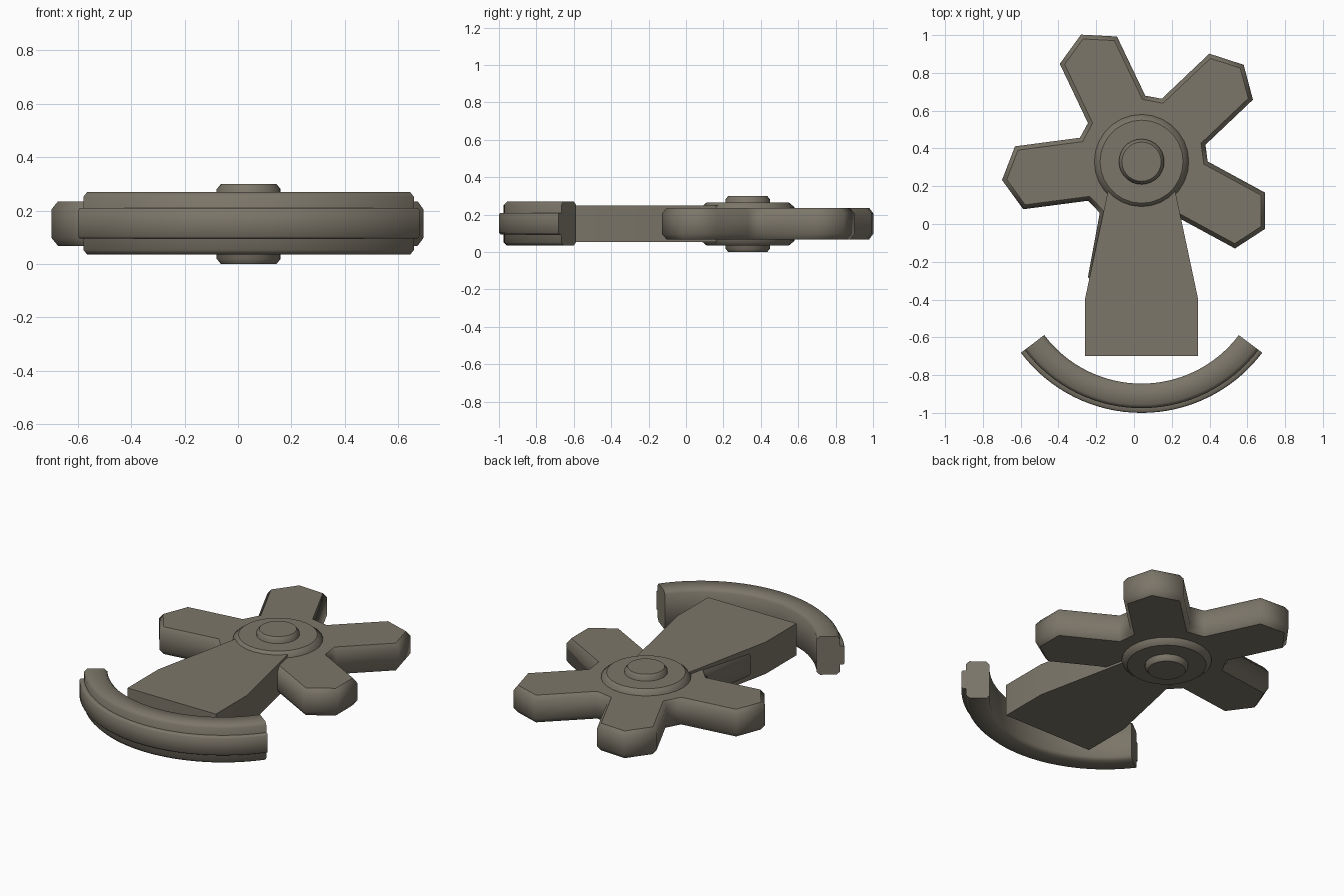
import bpy
import bmesh
from math import sin, cos, radians

if "Cube" in bpy.data.objects:
    bpy.data.objects.remove(bpy.data.objects["Cube"], do_unlink=True)

HUB = (0.04, 0.33)
GUARD = (0.04, -0.20)

bronze = bpy.data.materials.new("dull bronze")
bronze.use_nodes = True
colour = (0.20, 0.18, 0.14, 1)
bronze.diffuse_color = colour
bronze.node_tree.nodes["Principled BSDF"].inputs["Base Color"].default_value = colour


def polar(centre, radius, degrees):
    a = radians(degrees)
    return centre[0] + radius * cos(a), centre[1] + radius * sin(a)


def finish(name, bm, limit, caps=()):
    """Smooth sides, crisp edges round the caps, one material."""
    bmesh.ops.recalc_face_normals(bm, faces=bm.faces[:])
    for f in bm.faces:
        f.smooth = True
    for e in bm.edges:
        e.smooth = e.calc_face_angle(0) < radians(limit)
    for cap in caps:
        for e in cap.edges:
            e.smooth = False
    mesh = bpy.data.meshes.new(name)
    bm.to_mesh(mesh)
    bm.free()
    mesh.materials.append(bronze)
    obj = bpy.data.objects.new(name, mesh)
    bpy.context.collection.objects.link(obj)


def prism(name, outline, z0, z1, inset=0, drop=0, limit=62):
    """Upright prism with optional chamfers round the top and bottom."""
    bm = bmesh.new()
    low = [bm.verts.new((x, y, z0 + drop)) for x, y in outline]
    high = [bm.verts.new((x, y, z1 - drop)) for x, y in outline]
    n = len(outline)
    for i in range(n):
        j = (i + 1) % n
        bm.faces.new((low[i], low[j], high[j], high[i]))
    bottom, top = bm.faces.new(low[::-1]), bm.faces.new(high)
    bm.normal_update()
    if inset:
        for cap, z in ((bottom, z0), (top, z1)):
            bmesh.ops.inset_region(bm, faces=[cap], thickness=inset,
                                   use_even_offset=True, use_boundary=True)
            for v in cap.verts:
                v.co.z = z
    finish(name, bm, limit, (bottom, top))


def arc_sweep(name, profile, start, end, steps=32):
    """Sweep a (radius, height) profile along the guard arc."""
    bm = bmesh.new()
    rings = []
    for s in range(steps + 1):
        a = start + (end - start) * s / steps
        rings.append([bm.verts.new((*polar(GUARD, r, a), z)) for r, z in profile])
    n = len(profile)
    for a, b in zip(rings, rings[1:]):
        for i in range(n):
            j = (i + 1) % n
            bm.faces.new((a[i], a[j], b[j], b[i]))
    caps = bm.faces.new(rings[0][::-1]), bm.faces.new(rings[-1])
    finish(name, bm, 62, caps)


def chamfered(r0, r1, z0, z1, c):
    return [(r0 + c, z0), (r1 - c, z0), (r1, z0 + c), (r1, z1 - c),
            (r1 - c, z1), (r0 + c, z1), (r0, z1 - c), (r0, z0 + c)]


def circle(radius, sides=28):
    return [polar(HUB, radius, 360 * i / sides) for i in range(sides)]


# Five-armed wheel: valley, corner, point, corner, valley for each arm
arm = [(0.35, -28.7), (0.675, -14.4), (0.745, 0), (0.675, 14.4), (0.35, 28.7)]
star = [polar(HUB, r, 43.5 + 72 * k + a) for k in range(5) for r, a in arm]
prism("star_wheel", star, 0.068, 0.235, 0.022, 0.03)

# Hub and axle
prism("hub_disc", circle(0.25), 0.035, 0.265, 0.03, 0.025)
prism("axle_pin", circle(0.12), 0, 0.30, 0.016, 0.02)

# Tapered handle running out from the hub
half = [(0.30, -0.70), (0.30, -0.40), (0.145, 0.33)]
handle = [(HUB[0] + x, y) for x, y in half]
handle += [(HUB[0] - x, y) for x, y in reversed(half)]
prism("handle", handle, 0.055, 0.25, limit=30)

# Curved guard with a raised rib on its outer face
arc_sweep("guard", chamfered(0.645, 0.775, 0.035, 0.27, 0.018), 217, 323)
arc_sweep("guard_rib", chamfered(0.74, 0.80, 0.095, 0.21, 0.008), 217, 323)
